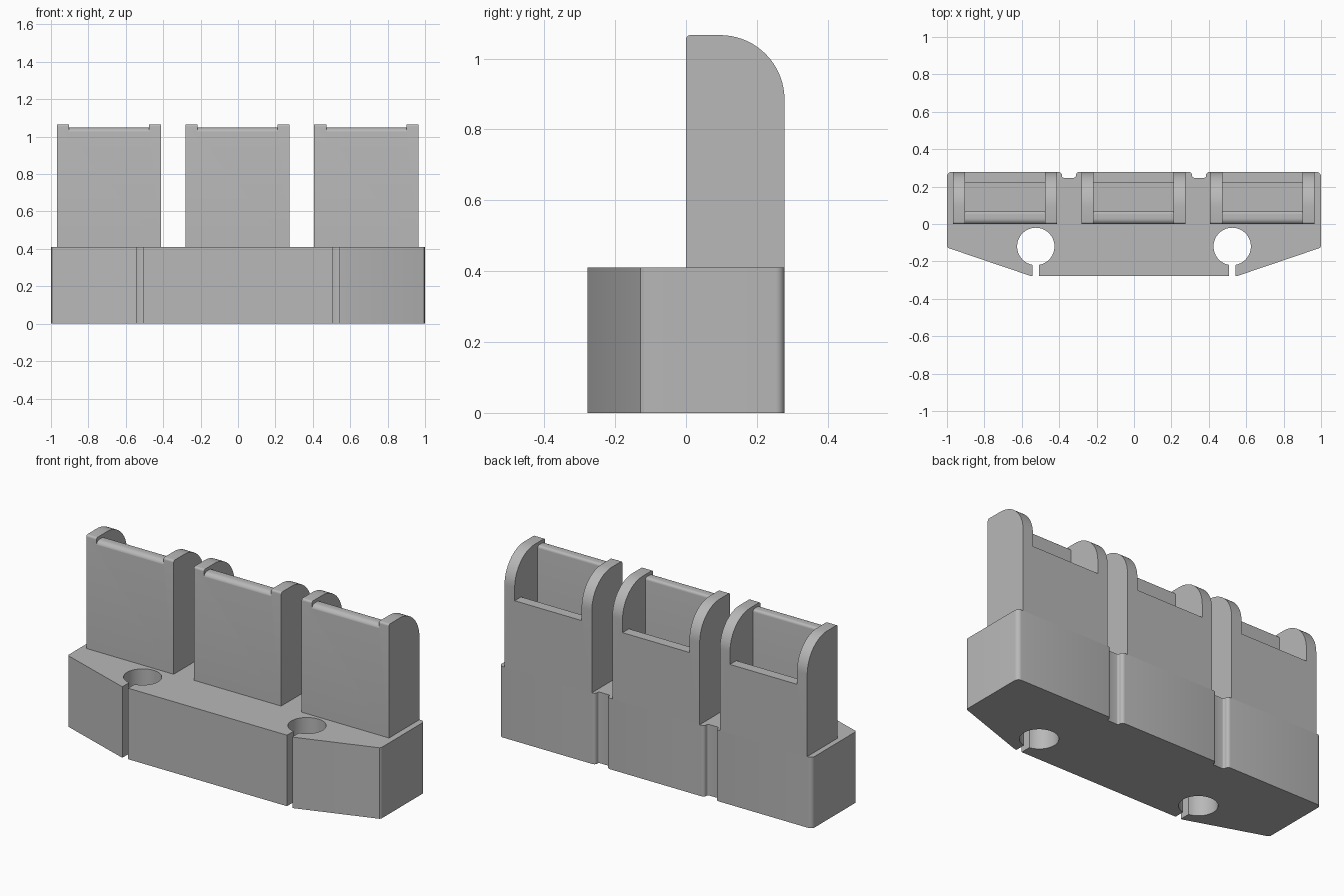
import bpy
import bmesh
from math import sin, cos, pi, radians, asin

if "Cube" in bpy.data.objects:
    bpy.data.objects.remove(bpy.data.objects["Cube"])

grey = bpy.data.materials.new("plain grey")
grey.diffuse_color = (0.48, 0.48, 0.48, 1)
grey.use_nodes = True
grey.node_tree.nodes["Principled BSDF"].inputs["Base Color"].default_value = grey.diffuse_color


def arc(cx, cy, r, a0, a1, n, ry=None):
    """Points on an arc, angles in degrees."""
    ry = r if ry is None else ry
    angles = [radians(a0 + (a1 - a0) * i / n) for i in range(n + 1)]
    return [(cx + r * cos(a), cy + ry * sin(a)) for a in angles]


def prism(name, points, lo, hi, axis):
    """Extrude a closed outline along x (points are y, z) or z (points are x, y)."""
    bm = bmesh.new()
    place = (lambda p, t: (t, *p)) if axis == "x" else (lambda p, t: (*p, t))
    face = bm.faces.new([bm.verts.new(place(p, lo)) for p in points])
    ext = bmesh.ops.extrude_face_region(bm, geom=[face])
    verts = [g for g in ext["geom"] if isinstance(g, bmesh.types.BMVert)]
    shift = (hi - lo, 0, 0) if axis == "x" else (0, 0, hi - lo)
    bmesh.ops.translate(bm, verts=verts, vec=shift)
    bmesh.ops.recalc_face_normals(bm, faces=bm.faces)
    mesh = bpy.data.meshes.new(name)
    bm.to_mesh(mesh)
    bm.free()
    mesh.materials.append(grey)
    obj = bpy.data.objects.new(name, mesh)
    bpy.context.collection.objects.link(obj)
    return obj


def activate(obj):
    bpy.ops.object.select_all(action="DESELECT")
    obj.select_set(True)
    bpy.context.view_layer.objects.active = obj


def smooth(obj):
    activate(obj)
    bpy.ops.object.shade_smooth_by_angle(angle=radians(30))


BACK, BASE_TOP, TOP = 0.278, 0.41, 1.066

# Base: right half of the outline, from the front centre round to the back centre
HOLE_X, HOLE_Y, HOLE_R, SLOT = 0.525, -0.12, 0.1, 0.0175
gap = asin(SLOT / HOLE_R) * 180 / pi
half = [(HOLE_X - SLOT, -BACK)]
half += arc(HOLE_X, HOLE_Y, HOLE_R, 270 - gap, -90 + gap, 40)
half += [(HOLE_X + SLOT, -BACK), (0.552, -BACK)]
half += [(0.994, -0.128), (1, -0.118)]
half += arc(0.975, BACK - 0.025, 0.025, 0, 90, 6)
# Back groove with rounded lips
half += arc(0.403, BACK - 0.018, 0.018, 90, 180, 5)
half += arc(0.375, 0.257, 0.01, 0, -90, 4)
half += arc(0.321, 0.257, 0.01, -90, -180, 4)
half += arc(0.293, BACK - 0.018, 0.018, 0, 90, 5)
outline = half + [(-x, y) for x, y in reversed(half)]
smooth(prism("base", outline, 0, BASE_TOP, "z"))

# Holder side profile: small front round, large back round
body = [(0, BASE_TOP), (BACK, BASE_TOP)]
body += arc(0.096, 0.884, BACK - 0.096, 0, 90, 18, TOP - 0.884)
body += arc(0.012, TOP - 0.012, 0.012, 90, 180, 5)

# Pocket profile: deep well, low back sill, rounded top of the front wall
pocket = [(0.068, 0.45), (0.22, 0.45), (0.22, 0.81), (0.5, 0.81), (0.5, 1.3),
          (-0.1, 1.3), (-0.1, 1.022)]
pocket += arc(0.03, 1.022, 0.0305, 180, 90, 8, 0.026)
pocket += arc(0.053, 1.033, 0.015, 90, 0, 5)

for side, cx in (("left", -0.69), ("middle", -0.003), ("right", 0.686)):
    holder = prism(side + "_holder", body, cx - 0.279, cx + 0.279, "x")
    cutter = prism("pocket_cutter", pocket, cx - 0.214, cx + 0.214, "x")
    cutter.hide_render = True
    activate(holder)
    mod = holder.modifiers.new("pocket", "BOOLEAN")
    mod.operation = "DIFFERENCE"
    mod.solver = "EXACT"
    mod.object = cutter
    bpy.ops.object.modifier_apply(modifier=mod.name)
    bpy.data.objects.remove(cutter)
    smooth(holder)
